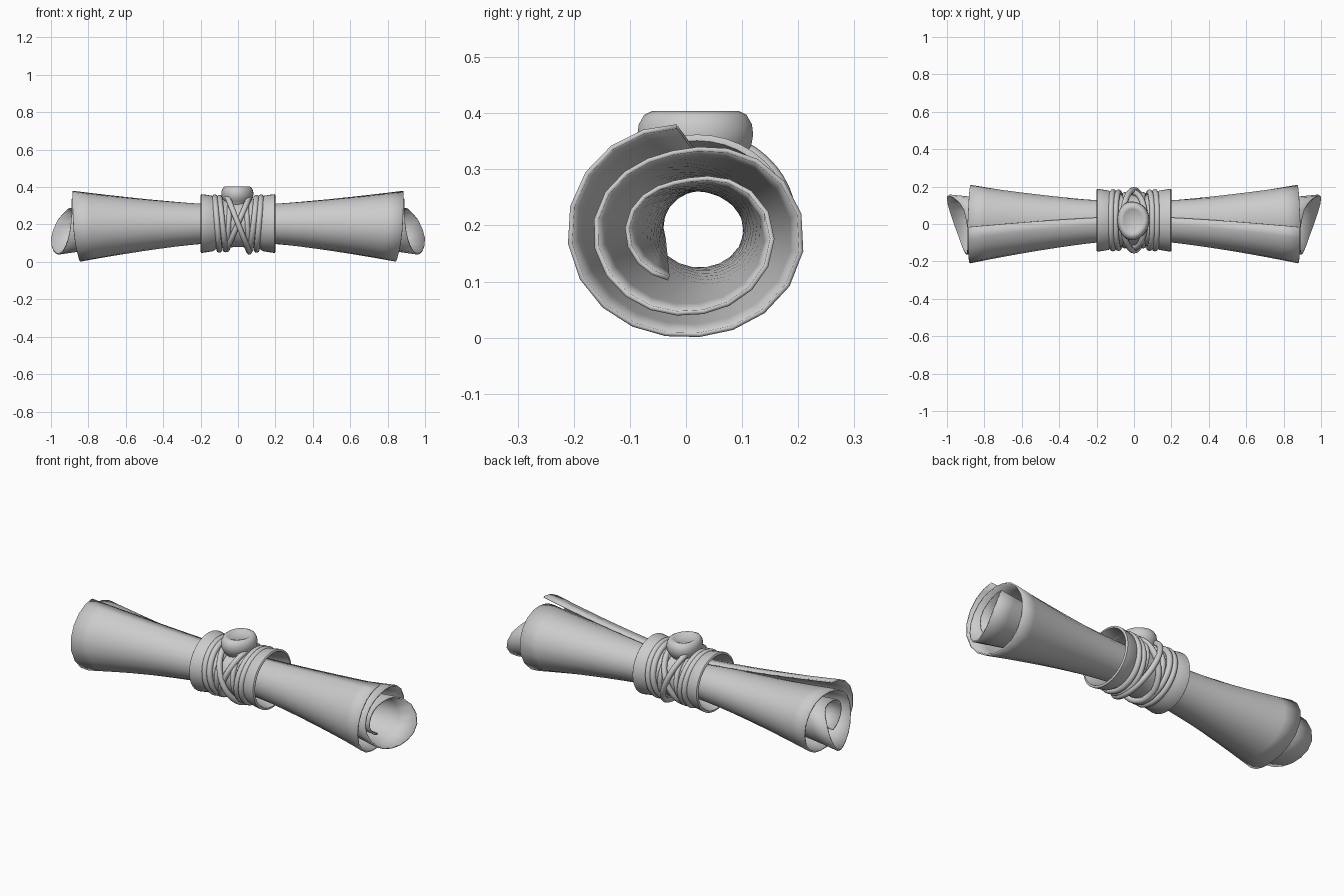
import bpy, bmesh
from math import sin, cos, pi, radians

if "Cube" in bpy.data.objects:
    bpy.data.objects.remove(bpy.data.objects["Cube"])


def curve(keys, t):
    """Smooth (Hermite) interpolation through (position, value) keys."""
    n = len(keys)
    i = max(j for j in range(n - 1) if keys[j][0] <= t or j == 0)
    def slope(k):
        a, b = keys[max(k - 1, 0)], keys[min(k + 1, n - 1)]
        return (b[1] - a[1]) / (b[0] - a[0])
    (x0, y0), (x1, y1) = keys[i], keys[i + 1]
    h = x1 - x0
    s = (t - x0) / h
    return ((2*s**3 - 3*s**2 + 1) * y0 + (s**3 - 2*s**2 + s) * h * slope(i)
            + (3*s**2 - 2*s**3) * y1 + (s**3 - s**2) * h * slope(i + 1))


def grid_object(name, rows, close_u=False, close_v=False, angle=40):
    """Skin a grid of points, optionally wrapped in either direction."""
    bm = bmesh.new()
    vs = [[bm.verts.new(p) for p in r] for r in rows]
    nu, nv = len(vs), len(vs[0])
    for i in range(nu if close_u else nu - 1):
        for j in range(nv if close_v else nv - 1):
            a, b = (i + 1) % nu, (j + 1) % nv
            bm.faces.new((vs[i][j], vs[a][j], vs[a][b], vs[i][b]))
    bmesh.ops.remove_doubles(bm, verts=bm.verts, dist=1e-5)
    bmesh.ops.recalc_face_normals(bm, faces=bm.faces)
    me = bpy.data.meshes.new(name)
    bm.to_mesh(me)
    bm.free()
    ob = bpy.data.objects.new(name, me)
    bpy.context.collection.objects.link(ob)
    bpy.ops.object.select_all(action='DESELECT')
    ob.select_set(True)
    bpy.context.view_layer.objects.active = ob
    bpy.ops.object.shade_smooth_by_angle(angle=radians(angle))
    return ob


# Rolled sheet: loose spiral at the ends, tight spiral in the middle
A0, A1 = 95, 970
END_R = [(95, .187), (180, .208), (270, .186), (360, .207), (455, .142), (540, .162),
         (630, .147), (720, .153), (810, .09), (900, .105), (970, .09)]
EDGE_X = [(95, .885), (180, .88), (270, .845), (360, .875), (455, .89), (540, .895),
          (600, .935), (645, .975), (690, 1.0), (725, .975), (770, .91), (900, .88), (970, .88)]
rows = []
N = 49
for i in range(N):
    f = i / (N - 1)
    deg = A0 + f * (A1 - A0)
    r, ex = curve(END_R, deg), curve(EDGE_X, deg)
    a = radians(deg)
    ye, ze = r * cos(a), .19 + r * sin(a)
    m = radians(77 + f * 840)
    rm = .099 - .03 * f
    ym, zm = .018 + .012 * f + rm * 1.06 * cos(m), .203 - .008 * f + rm * .97 * sin(m)
    row = []
    for k in range(-10, 11):
        u = k / 10
        w = abs(u) ** 1.4
        row.append((u * ex, ym + (ye - ym) * w, zm + (ze - zm) * w))
    rows.append(row)
sheet = grid_object("rolled_sheet", rows)
sol = sheet.modifiers.new("thickness", 'SOLIDIFY')
sol.thickness, sol.offset = .008, 0

# Hollow sleeve around the middle, flared to a lip at both ends
CY, CZ = .02, .205
half = [(.0, .126), (.07, .128), (.115, .136), (.135, .148), (.185, .156), (.196, .157), (.2, .152)]
inner = [(.2, .146), (.19, .142), (.12, .126), (.0, .116)]
right = half + inner
prof = right + [(-x, r) for x, r in right[-2:0:-1]]
rows = [[(x, CY + r * 1.07 * cos(2*pi*i/40), CZ + r * sin(2*pi*i/40)) for x, r in prof]
        for i in range(40)]
grid_object("sleeve", rows, True, True)


# Cords: closed loops whose x position shifts between top and bottom
def cord(name, x0, sway, radius, thick=.015):
    pts = []
    for i in range(48):
        a = 2 * pi * i / 48
        row = []
        for j in range(10):
            b = 2 * pi * j / 10
            r = radius + thick * cos(b)
            row.append((x0 + sway * sin(a) + thick * 1.05 * sin(b),
                        CY + r * 1.07 * cos(a), CZ + r * sin(a)))
        pts.append(row)
    grid_object(name, pts, True, True, 60)


for s, side in ((-1, "left"), (1, "right")):
    cord("outer_cord_" + side, s * .112, s * .012, .141)
    cord("inner_cord_" + side, s * .083, s * .016, .139)
    cord("middle_cord_" + side, s * .05, s * -.008, .128, .013)
cord("cross_cord_a", 0, .06, .138)
cord("cross_cord_b", 0, -.06, .151)

# Wax seal: oval lathe with a dished top
seal = [(0, .391), (.04, .392), (.052, .400), (.064, .404), (.076, .397), (.084, .38),
        (.086, .362), (.083, .342), (.074, .325), (.065, .31), (.058, .29), (0, .29)]
rows = []
for i in range(32):
    a = 2 * pi * i / 32
    wob = 1 + .025 * sin(3 * a + 1)
    rows.append([(-.005 + r * wob * cos(a), .018 + r * 1.2 * wob * sin(a), z) for r, z in seal])
grid_object("wax_seal", rows, True, False, 60)
